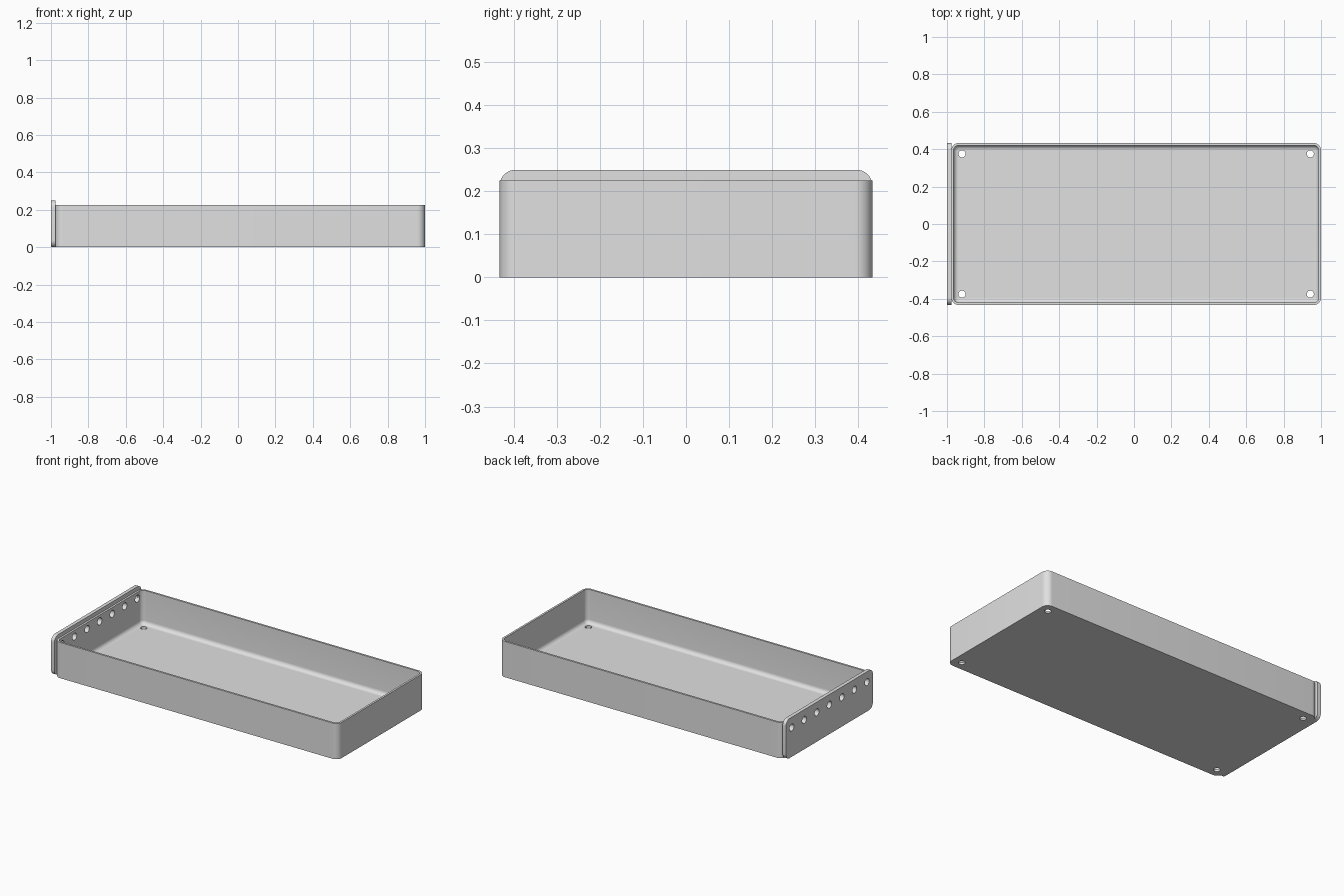
import bpy
import bmesh
import math
from mathutils import Matrix, Vector

if "Cube" in bpy.data.objects:
    bpy.data.objects.remove(bpy.data.objects["Cube"], do_unlink=True)

HALF_Y = 0.433
PANEL_IN = -0.977          # inner face of the end panel
WALL, FILLET, CORNER = 0.0125, 0.025, 0.04
RIM = 0.225
CX, HALF_X = (1 + PANEL_IN) / 2, (1 - PANEL_IN) / 2

grey = bpy.data.materials.new("light grey")
grey.use_nodes = True
grey.diffuse_color = (0.75, 0.75, 0.75, 1)
grey.node_tree.nodes["Principled BSDF"].inputs["Base Color"].default_value = grey.diffuse_color


def rounded_rect(hx, hy, r, steps=10):
    """Outline of a rounded rectangle centred on the origin, counterclockwise."""
    pts = []
    for i, (sx, sy) in enumerate([(1, 1), (-1, 1), (-1, -1), (1, -1)]):
        for k in range(steps + 1):
            a = (i + k / steps) * math.pi / 2
            pts.append((sx * (hx - r) + r * math.cos(a), sy * (hy - r) + r * math.sin(a)))
    return pts


def make_object(name, bm):
    bmesh.ops.recalc_face_normals(bm, faces=bm.faces)
    mesh = bpy.data.meshes.new(name)
    bm.to_mesh(mesh)
    bm.free()
    mesh.materials.append(grey)
    obj = bpy.data.objects.new(name, mesh)
    bpy.context.collection.objects.link(obj)
    return obj


def skin(name, loops):
    """Bridge a stack of equal point loops and cap both ends."""
    bm = bmesh.new()
    rings = [[bm.verts.new(p) for p in loop] for loop in loops]
    n = len(rings[0])
    for a, b in zip(rings, rings[1:]):
        for i in range(n):
            j = (i + 1) % n
            bm.faces.new((a[i], a[j], b[j], b[i]))
    bm.faces.new(rings[0][::-1])
    bm.faces.new(rings[-1])
    return make_object(name, bm)


def drill(name, centres, axis, radius, depth, targets):
    """Cut a set of round holes along an axis."""
    bm = bmesh.new()
    turn = Vector((0, 0, 1)).rotation_difference(Vector(axis)).to_matrix().to_4x4()
    for c in centres:
        bmesh.ops.create_cone(bm, cap_ends=True, segments=32, radius1=radius, radius2=radius,
                              depth=depth, matrix=Matrix.Translation(c) @ turn)
    cutter = make_object(name, bm)
    cutter.hide_render = True
    cutter.hide_set(True)
    for obj in targets:
        mod = obj.modifiers.new(name, "BOOLEAN")
        mod.operation = "DIFFERENCE"
        mod.solver = "EXACT"
        mod.object = cutter


# Tray: outer wall, rim, inner wall, then the fillet down to the floor
section = [(0, 0), (0, RIM), (WALL, RIM)]
for k in range(9):
    a = k / 8 * math.pi / 2
    section.append((WALL + FILLET * (1 - math.cos(a)), WALL + FILLET * (1 - math.sin(a))))
tray = skin("tray", [[(CX + x, y, z) for x, y in
                      rounded_rect(HALF_X - d, HALF_Y - d, CORNER - d)] for d, z in section])

# Raised end panel with rounded corners
outline = rounded_rect(HALF_Y, 0.125, 0.037)
end_panel = skin("end_panel", [[(x, y, z + 0.125) for y, z in outline] for x in (-1, PANEL_IN)])

# Row of holes through the end panel and tray wall
drill("end_hole_cutter", [(-0.98, i * 0.125, 0.185) for i in range(-3, 4)],
      (1, 0, 0), 0.022, 0.1, [tray, end_panel])

# Screw holes in the floor corners
drill("floor_hole_cutter", [(CX + sx * 0.931, sy * 0.375, 0) for sx in (-1, 1) for sy in (-1, 1)],
      (0, 0, 1), 0.019, 0.1, [tray])

# Smooth the rounded corners and fillets, keep hard edges
for obj in (tray, end_panel):
    bpy.ops.object.select_all(action="DESELECT")
    obj.select_set(True)
    bpy.context.view_layer.objects.active = obj
    for mod in list(obj.modifiers):
        bpy.ops.object.modifier_apply(modifier=mod.name)
    bpy.ops.object.shade_smooth_by_angle(angle=math.radians(30))
